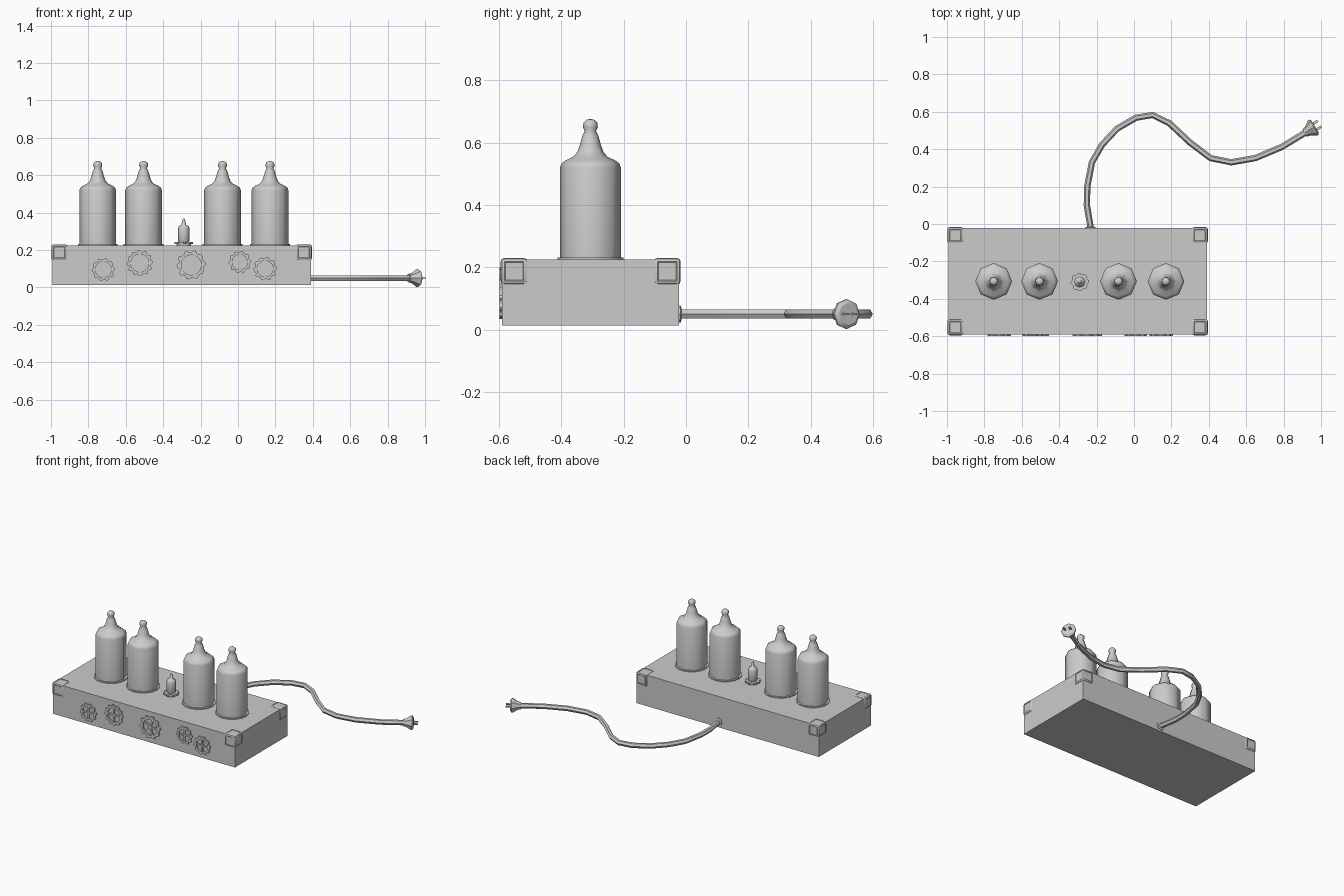
import bpy, bmesh
from math import sin, cos, pi
from mathutils import Matrix, Vector

if "Cube" in bpy.data.objects:
    bpy.data.objects.remove(bpy.data.objects["Cube"])

X0, X1, Y0, Y1, Z0, Z1 = -0.993, 0.39, -0.59, -0.022, 0.013, 0.225


def finish(name, bm, angle=None):
    bmesh.ops.recalc_face_normals(bm, faces=bm.faces)
    me = bpy.data.meshes.new(name)
    bm.to_mesh(me)
    bm.free()
    ob = bpy.data.objects.new(name, me)
    bpy.context.collection.objects.link(ob)
    if angle:
        bpy.ops.object.select_all(action='DESELECT')
        ob.select_set(True)
        bpy.context.view_layer.objects.active = ob
        bpy.ops.object.shade_smooth_by_angle(angle=angle)
    return ob


def add_box(bm, centre, size, mat=Matrix()):
    m = mat @ Matrix.Translation(centre) @ Matrix.Diagonal((*size, 1))
    return bmesh.ops.create_cube(bm, size=1, matrix=m)['verts']


def lathe(name, profile, mat, sides=8, angle=0.9):
    bm = bmesh.new()
    rings = []
    for r, z in profile:
        n = 1 if r == 0 else sides
        rings.append([bm.verts.new(mat @ Vector((r * cos(2 * pi * i / sides),
                      r * sin(2 * pi * i / sides), z))) for i in range(n)])
    for a, b in zip(rings, rings[1:]):
        for i in range(sides):
            j = (i + 1) % sides
            vs = [a[i % len(a)], a[j % len(a)], b[j % len(b)], b[i % len(b)]]
            bm.faces.new(list(dict.fromkeys(vs)))
    return finish(name, bm, angle)


def gear(name, mat, r, teeth, depth, inner=0.68, spokes=0):
    # toothed ring in local xy, extruded along z, with optional spokes
    bm = bmesh.new()
    n = teeth * 4
    loops = []
    for z in (0, depth):
        out, inn = [], []
        for i in range(n):
            a = 2 * pi * i / n
            ro = r if i % 4 < 2 else r * 0.87
            out.append(bm.verts.new(mat @ Vector((ro * cos(a), ro * sin(a), z))))
            ri = r * inner
            inn.append(bm.verts.new(mat @ Vector((ri * cos(a), ri * sin(a), z))))
        loops.append((out, inn))
    (o0, i0), (o1, i1) = loops
    for i in range(n):
        j = (i + 1) % n
        bm.faces.new((o0[i], o0[j], o1[j], o1[i]))
        bm.faces.new((i0[i], i1[i], i1[j], i0[j]))
        bm.faces.new((o1[i], o1[j], i1[j], i1[i]))
    for k in range(spokes):
        rot = mat @ Matrix.Rotation(2 * pi * k / spokes, 4, 'Z')
        add_box(bm, (r * inner / 2, 0, depth * 0.4),
                (r * inner, r * 0.16, depth * 0.8), rot)
    return finish(name, bm)


# chassis
bm = bmesh.new()
add_box(bm, ((X0 + X1) / 2, (Y0 + Y1) / 2, (Z0 + Z1) / 2), (X1 - X0, Y1 - Y0, Z1 - Z0))
finish('chassis', bm)

# corner caps with rounded rims and recessed panels
S, P = 0.086, 0.005
for sx, x in ((-1, X0), (1, X1)):
    for sy, y in ((-1, Y0), (1, Y1)):
        out = Vector((sx, sy, 1))
        bm = bmesh.new()
        add_box(bm, Vector((x, y, Z1)) + out * (P - S / 2), (S, S, S))
        bmesh.ops.bevel(bm, geom=bm.edges[:], offset=0.012, segments=2,
                        profile=0.5, affect='EDGES')
        bm.normal_update()
        axes = [Vector((sx, 0, 0)), Vector((0, sy, 0)), Vector((0, 0, 1))]
        inside = [f for f in bm.faces if any(f.normal.dot(a) < -0.95 for a in axes)]
        bmesh.ops.delete(bm, geom=inside, context='FACES')
        flat = [f for f in bm.faces if any(f.normal.dot(a) > 0.99 for a in axes)]
        bmesh.ops.inset_individual(bm, faces=flat, thickness=0.004, depth=-0.002)
        finish('corner_cap', bm, 0.6)

# four large valves with collars
valve = [(0.098, 0.225), (0.098, 0.52), (0.093, 0.533), (0.08, 0.543), (0.055, 0.555),
         (0.042, 0.57), (0.034, 0.592), (0.026, 0.622), (0.018, 0.638), (0.024, 0.65),
         (0.022, 0.665), (0.012, 0.674), (0, 0.676)]
collar = [(0.106, 0.222), (0.106, 0.231), (0.09, 0.231)]
for x in (-0.75, -0.505, -0.083, 0.171):
    at = Matrix.Translation((x, -0.307, 0))
    lathe('valve', valve, at)
    lathe('valve_collar', collar, at, 16)

# small pilot bulb on a toothed base
at = Matrix.Translation((-0.29, -0.31, 0))
bulb = [(0.022, 0.235), (0.03, 0.25), (0.03, 0.318), (0.026, 0.328), (0.013, 0.335),
        (0.009, 0.352), (0.006, 0.366), (0, 0.371)]
lathe('pilot_bulb', bulb, at)
gear('pilot_base', at @ Matrix.Translation((0, 0, 0.232)), 0.049, 8, 0.012, 0.3)
lathe('pilot_stem', [(0.038, 0.225), (0.038, 0.234)], at, 12)

# gears on the front face
for x, z, r, teeth, spokes in ((-0.72, 0.095, 0.062, 10, 4), (-0.525, 0.13, 0.07, 12, 4),
                               (-0.25, 0.12, 0.078, 10, 5), (0.01, 0.135, 0.06, 10, 4),
                               (0.145, 0.1, 0.063, 10, 4)):
    mat = Matrix.Translation((x, Y0, z)) @ Matrix.Rotation(pi / 2, 4, 'X')
    gear('front_gear', mat, r, teeth, 0.009, 0.68, spokes)

# power cable
path = [(-0.23, -0.03), (-0.252, 0.1), (-0.25, 0.2), (-0.225, 0.33), (-0.17, 0.425),
        (-0.09, 0.51), (0.01, 0.568), (0.1, 0.583), (0.19, 0.538), (0.3, 0.435),
        (0.41, 0.352), (0.52, 0.33), (0.65, 0.353), (0.79, 0.412), (0.93, 0.497)]
ZC, R, SIDES = 0.05, 0.017, 6
bm = bmesh.new()
pts = [Vector((x, y, ZC)) for x, y in path]
rings = []
for i, p in enumerate(pts):
    d = (pts[min(i + 1, len(pts) - 1)] - pts[max(i - 1, 0)]).normalized()
    side = d.cross(Vector((0, 0, 1)))
    rings.append([bm.verts.new(p + R * (side * cos(2 * pi * k / SIDES)
                  + Vector((0, 0, sin(2 * pi * k / SIDES))))) for k in range(SIDES)])
for a, b in zip(rings, rings[1:]):
    for k in range(SIDES):
        m = (k + 1) % SIDES
        bm.faces.new((a[k], a[m], b[m], b[k]))
finish('cable', bm, 0.6)

# cable grommet on the back
mat = Matrix.Translation((-0.232, Y1, ZC)) @ Matrix.Rotation(-pi / 2, 4, 'X')
lathe('cable_grommet', [(0.027, -0.003), (0.027, 0.005), (0.016, 0.008)], mat, 8, 0.5)

# plug with two flat prongs
aim = Vector((0.85, 0.52, 0)).to_track_quat('Z', 'Y').to_matrix().to_4x4()
mat = Matrix.Translation((0.912, 0.487, ZC)) @ aim
lathe('plug', [(0, 0), (0.023, 0), (0.028, 0.02), (0.048, 0.05), (0.048, 0.058),
               (0.036, 0.066), (0, 0.066)], mat, 8, 0.5)
across = Vector((-0.52, 0.85, 0)).normalized()
turn = Matrix.Rotation(0.549, 4, 'Z')
bm = bmesh.new()
for s in (-1, 1):
    base = Matrix.Translation((0.912, 0.487, ZC)) @ turn
    add_box(bm, (0.077, s * 0.018, 0), (0.034, 0.013, 0.006), base)
finish('plug_prongs', bm)
